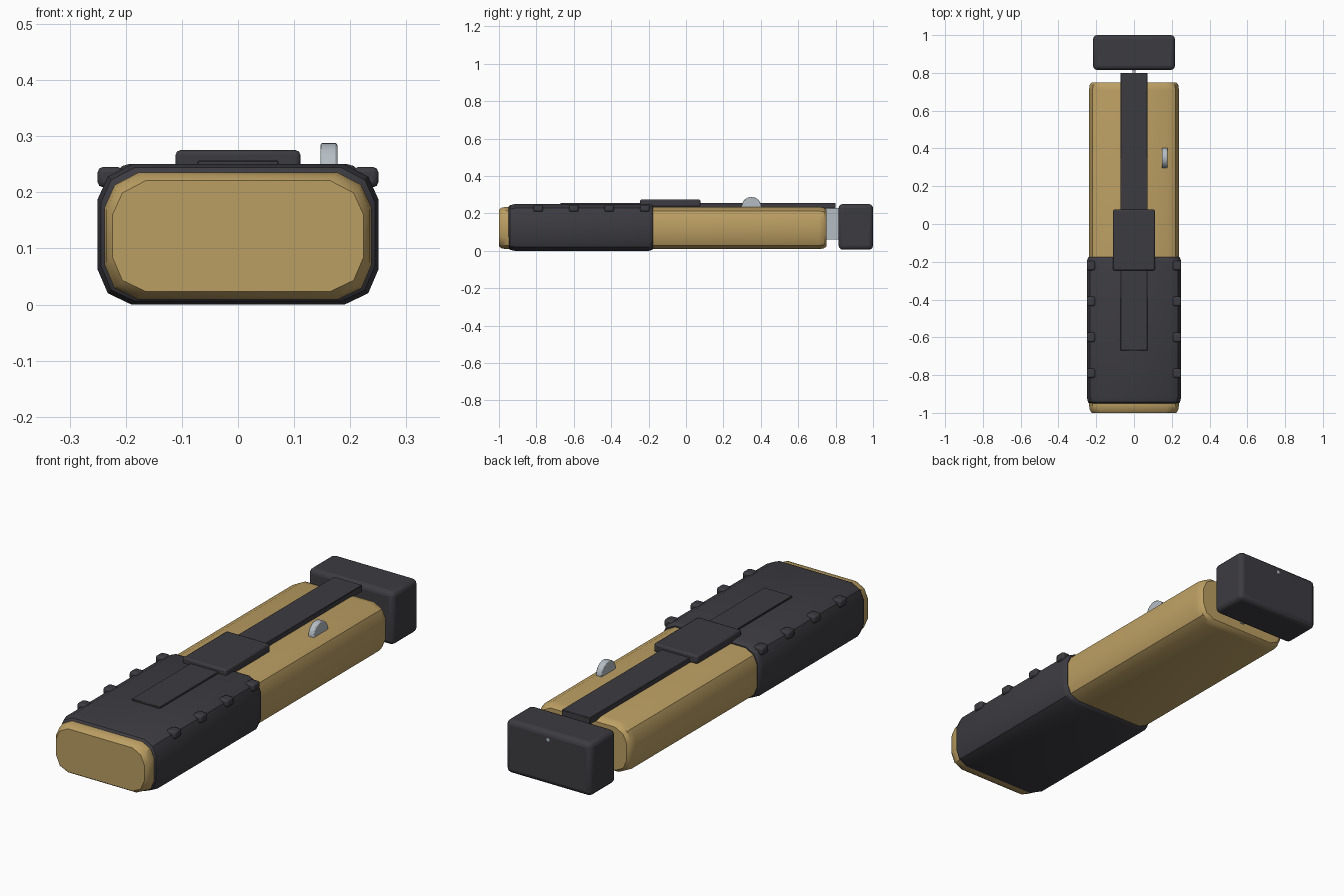
import bpy, bmesh, math

if "Cube" in bpy.data.objects:
    bpy.data.objects.remove(bpy.data.objects["Cube"])


def material(name, rgb):
    m = bpy.data.materials.new(name)
    m.diffuse_color = (*rgb, 1)
    m.use_nodes = True
    m.node_tree.nodes["Principled BSDF"].inputs["Base Color"].default_value = m.diffuse_color
    return m


TAN = material("tan", (0.50, 0.345, 0.125))
DARK = material("charcoal", (0.046, 0.044, 0.053))
STEEL = material("pale_steel", (0.46, 0.51, 0.55))


def finish(name, bm, mat, bevel=0, segments=2):
    bmesh.ops.recalc_face_normals(bm, faces=bm.faces)
    me = bpy.data.meshes.new(name)
    bm.to_mesh(me)
    bm.free()
    me.materials.append(mat)
    ob = bpy.data.objects.new(name, me)
    bpy.context.collection.objects.link(ob)
    if bevel:
        mod = ob.modifiers.new("soft_edges", "BEVEL")
        mod.width, mod.segments = bevel, segments
        mod.limit_method = "ANGLE"
    bpy.ops.object.select_all(action="DESELECT")
    bpy.context.view_layer.objects.active = ob
    ob.select_set(True)
    bpy.ops.object.shade_smooth_by_angle(angle=math.radians(32))
    return ob


def box(name, lo, hi, mat, bevel=0.0, segments=2):
    bm = bmesh.new()
    bmesh.ops.create_cube(bm, size=1)
    for v in bm.verts:
        v.co = [(a + b) / 2 + c * (b - a) for a, b, c in zip(lo, hi, v.co)]
    return finish(name, bm, mat, bevel, segments)


def shell(name, half_w, z0, z1, stations, mat):
    """Loft a chamfered section along y; stations are (y, inset)."""
    bm = bmesh.new()
    rings = []
    for y, d in stations:
        w, lo, hi = half_w - d, z0 + d, z1 - d
        side = [(w - 0.06, lo), (w - 0.018, lo + 0.02), (w, lo + 0.062),
                (w, hi - 0.062), (w - 0.018, hi - 0.022), (w - 0.06, hi)]
        loop = side + [(-x, z) for x, z in reversed(side)]
        rings.append([bm.verts.new((x, y, z)) for x, z in loop])
    n = len(rings[0])
    for a, b in zip(rings, rings[1:]):
        for i in range(n):
            j = (i + 1) % n
            bm.faces.new((a[i], a[j], b[j], b[i]))
    bm.faces.new(rings[0])
    bm.faces.new(rings[-1])
    return finish(name, bm, mat)


# Handle core and the grip sleeve around its front half
shell("handle_body", 0.238, 0.009, 0.235,
      [(-1.0, 0.014), (-0.985, 0.004), (-0.96, 0), (0.71, 0),
       (0.737, 0.004), (0.75, 0.014)], TAN)
shell("grip_sleeve", 0.25, 0.0, 0.25,
      [(-0.952, 0.016), (-0.942, 0.006), (-0.915, 0), (-0.2, 0),
       (-0.183, 0.004), (-0.176, 0.01)], DARK)

# Grip nubs along both upper edges
for i in range(4):
    y = -0.79 + 0.19 * i
    for s in (-1, 1):
        x = sorted((s * 0.205, s * 0.25))
        box("grip_nub", (x[0], y - 0.025, 0.209), (x[1], y + 0.025, 0.245),
            DARK, 0.009)

# Top rail and sliding thumb plate
box("top_rail", (-0.072, -0.67, 0.226), (0.072, 0.8, 0.257), DARK, 0.002, 1)
box("slider_plate", (-0.111, -0.245, 0.236), (0.111, 0.077, 0.275), DARK, 0.008)

# End cap held by a thin steel tongue, with a small pin in its rear face
box("end_cap", (-0.217, 0.816, 0.006), (0.217, 1.0, 0.25), DARK, 0.022, 3)
box("steel_tongue", (-0.008, 0.68, 0.06), (0.008, 0.86, 0.23), STEEL)


def disc(name, radius, depth, axis, centre, mat, bevel=0):
    bm = bmesh.new()
    bmesh.ops.create_cone(bm, cap_ends=True, segments=32, radius1=radius,
                          radius2=radius, depth=depth)
    for v in bm.verts:
        x, y, z = v.co
        v.co = (z, x, y) if axis == "x" else (x, z, y)
        v.co.x += centre[0]
        v.co.y += centre[1]
        v.co.z += centre[2]
    return finish(name, bm, mat, bevel)


disc("rear_pin", 0.008, 0.02, "y", (0, 0.991, 0.215), STEEL)
disc("thumb_wheel", 0.053, 0.03, "x", (0.162, 0.35, 0.235), STEEL, 0.004)
